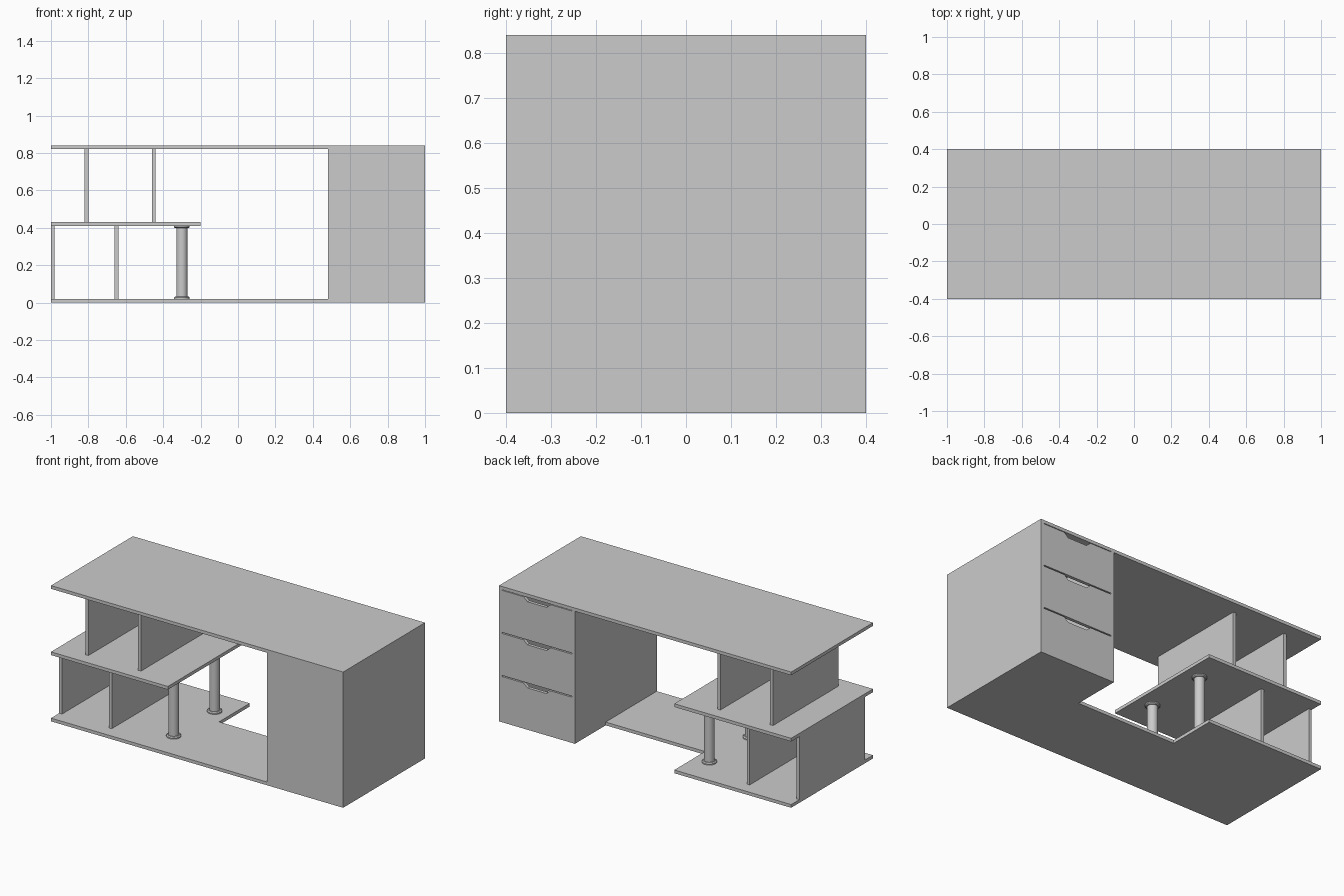
import bpy, bmesh, math

if "Cube" in bpy.data.objects:
    bpy.data.objects.remove(bpy.data.objects["Cube"])

T = 0.02            # board thickness
HX, HY, H = 1.0, 0.4, 0.84
MID = 0.41          # underside of middle shelf


def finish(name, bm):
    bmesh.ops.recalc_face_normals(bm, faces=bm.faces)
    me = bpy.data.meshes.new(name)
    bm.to_mesh(me)
    bm.free()
    ob = bpy.data.objects.new(name, me)
    bpy.context.collection.objects.link(ob)
    return ob


def prism(name, pts, direction):
    """Extrude a flat outline along a direction."""
    bm = bmesh.new()
    face = bm.faces.new([bm.verts.new(p) for p in pts])
    ext = bmesh.ops.extrude_face_region(bm, geom=[face])
    verts = [v for v in ext["geom"] if isinstance(v, bmesh.types.BMVert)]
    bmesh.ops.translate(bm, verts=verts, vec=direction)
    return finish(name, bm)


def board(name, x0, x1, y0, y1, z0, z1):
    outline = [(x0, y0, z0), (x1, y0, z0), (x1, y1, z0), (x0, y1, z0)]
    return prism(name, outline, (0, 0, z1 - z0))


def lathe(name, profile, x, y, steps=32):
    bm = bmesh.new()
    vs = [bm.verts.new((x + r, y, z)) for r, z in profile]
    es = [bm.edges.new(e) for e in zip(vs, vs[1:])]
    bmesh.ops.spin(bm, geom=vs + es, cent=(x, y, 0), axis=(0, 0, 1),
                   angle=2 * math.pi, steps=steps)
    bmesh.ops.remove_doubles(bm, verts=bm.verts, dist=1e-5)
    ob = finish(name, bm)
    bpy.ops.object.select_all(action='DESELECT')
    ob.select_set(True)
    bpy.context.view_layer.objects.active = ob
    bpy.ops.object.shade_smooth_by_angle(angle=math.radians(35))
    return ob


# Desk top, middle shelf, and base with a cut-out for the sitter's feet
CX = 0.48           # inner side of the drawer cabinet
board("desk_top", -HX, HX, -HY, HY, H - T, H)
board("middle_shelf", -HX, -0.2, -HY, HY, MID, MID + T)
base = [(-HX, -HY), (HX, -HY), (HX, HY), (CX, HY),
        (CX, 0.1), (-0.2, 0.1), (-0.2, HY), (-HX, HY)]
prism("base_board", [(x, y, 0) for x, y in base], (0, 0, T))

# Shelf dividers
for i, x in enumerate((-1.0, -0.66)):
    board(f"lower_divider_{i + 1}", x, x + T, -0.32, 0.32, T, MID)
for i, x in enumerate((-0.82, -0.46)):
    board(f"upper_divider_{i + 1}", x, x + T, -0.32, 0.32, MID + T, H - T)

# Round columns with a flange at each end
column = [(0, T), (0.042, T), (0.042, T + 0.007), (0.036, T + 0.012), (0.03, T + 0.012)]
column += [(r, MID + T - z) for r, z in reversed(column)]
for side, y in (("front", -0.2), ("back", 0.2)):
    lathe(f"{side}_column", column, -0.3, y)

# Drawer cabinet walls
board("cabinet_inner_side", CX, CX + T, -HY, HY, T, H - T)
board("cabinet_outer_side", HX - T, HX, -HY, HY, T, H - T)
board("cabinet_front_panel", CX + T, HX - T, -HY, -HY + T, T, H - T)

# Drawer fronts with a finger notch cut into the top edge
dh = (H - 2 * T) / 3
x0, x1 = CX + T, HX - T
c = (x0 + x1) / 2
for i in range(3):
    z0 = T + i * dh + (0.003 if i else 0)
    z1 = T + (i + 1) * dh - 0.004
    outline = [(x0, z0), (x1, z0), (x1, z1), (c + 0.092, z1), (c + 0.065, z1 - 0.024),
               (c - 0.065, z1 - 0.024), (c - 0.092, z1), (x0, z1)]
    prism(f"drawer_front_{i + 1}", [(x, HY - T, z) for x, z in outline], (0, T, 0))
